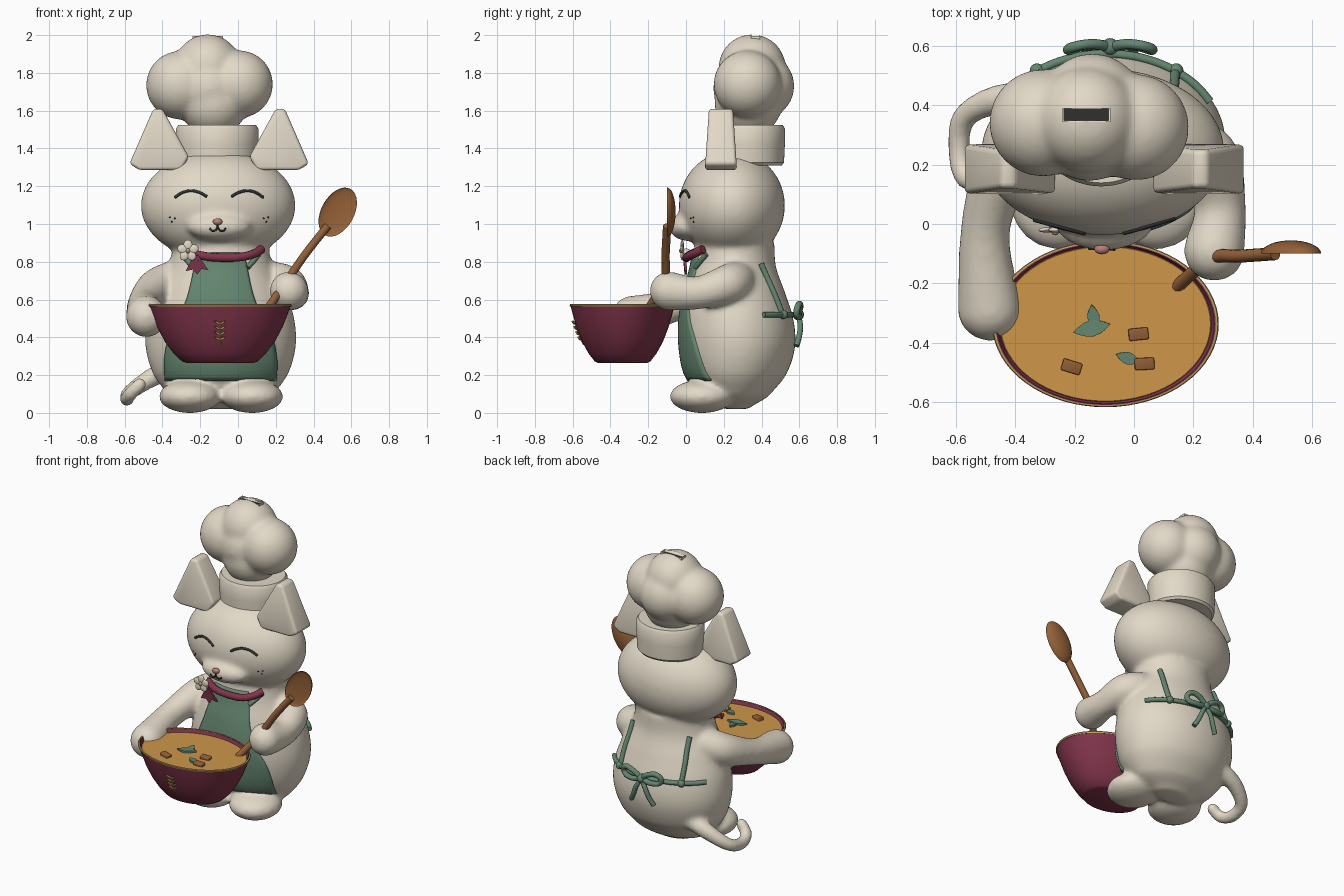
import bpy, bmesh
from math import sin, cos, pi, radians, sqrt
from mathutils import Matrix, Vector, Euler
from mathutils.bvhtree import BVHTree

if "Cube" in bpy.data.objects:
    bpy.data.objects.remove(bpy.data.objects["Cube"])

CX, TX = -0.1, -0.092  # middle of the head and of the torso


def material(name, *rgb):
    m = bpy.data.materials.new(name)
    m.diffuse_color = (*rgb, 1)
    m.use_nodes = True
    m.node_tree.nodes["Principled BSDF"].inputs["Base Color"].default_value = m.diffuse_color
    return m


CREAM = material("cream", .76, .69, .57)
RED = material("burgundy", .22, .035, .07)
GREEN = material("green", .13, .24, .165)
SOUP = material("soup", .62, .31, .07)
WOOD = material("wood", .30, .12, .04)
PINK = material("pink", .50, .22, .18)
DARK = material("dark", .03, .03, .028)
GOLD = material("gold", .50, .34, .12)


def finish(name, bm, mat, angle=40):
    bmesh.ops.recalc_face_normals(bm, faces=bm.faces)
    me = bpy.data.meshes.new(name)
    bm.to_mesh(me)
    bm.free()
    me.materials.append(mat)
    me.shade_smooth()
    me.set_sharp_from_angle(angle=radians(angle))
    ob = bpy.data.objects.new(name, me)
    bpy.context.collection.objects.link(ob)
    return ob


def bake(ob):
    bpy.ops.object.select_all(action='DESELECT')
    ob.select_set(True)
    bpy.context.view_layer.objects.active = ob
    bpy.ops.object.convert(target='MESH')
    return ob


def sphere(bm, loc, rad, seg=32):
    r = rad if isinstance(rad, tuple) else (rad,) * 3
    m = Matrix.Translation(loc) @ Matrix.Diagonal((*r, 1))
    return bmesh.ops.create_uvsphere(bm, u_segments=seg, v_segments=seg // 2, radius=1, matrix=m)['verts']


def ball(name, loc, rad, mat, seg=16):
    bm = bmesh.new()
    sphere(bm, loc, rad, seg)
    return finish(name, bm, mat)


def curve(vals, t):  # Catmull-Rom through rows of numbers, t in 0..1
    n = len(vals) - 1
    i = min(int(t * n), n - 1)
    f = t * n - i
    a, b, c, d = (vals[max(0, min(n, k))] for k in range(i - 1, i + 3))
    return [.5 * (2 * q + (r - p) * f + (2 * p - 5 * q + 4 * r - s) * f * f + (3 * q - p - 3 * r + s) * f ** 3)
            for p, q, r, s in zip(a, b, c, d)]


def limb(bm, pts, n=24):
    for k in range(n + 1):
        x, y, z, r = curve(pts, k / n)
        sphere(bm, (x, y, z), r, 20)


def tube(name, pts, r, mat):
    cu = bpy.data.curves.new(name, 'CURVE')
    cu.dimensions, cu.bevel_depth, cu.bevel_resolution = '3D', r, 3
    cu.resolution_u, cu.use_fill_caps = 6, True
    sp = cu.splines.new('BEZIER')
    sp.bezier_points.add(len(pts) - 1)
    for b, p in zip(sp.bezier_points, pts):
        b.co = p
        b.handle_left_type = b.handle_right_type = 'AUTO'
    cu.materials.append(mat)
    ob = bpy.data.objects.new(name, cu)
    bpy.context.collection.objects.link(ob)
    return bake(ob)


def prism(name, pts, depth, loc, mat, rot=(0, 0, 0), bevel=0, taper=0):
    # outline in x-z, thickness along y, optionally thinner at the top
    bm = bmesh.new()
    z0, z1 = min(p[1] for p in pts), max(p[1] for p in pts)
    sides = [[bm.verts.new((x, s * depth / 2 * (1 - taper * (z - z0) / (z1 - z0)), z)) for x, z in pts] for s in (-1, 1)]
    bm.faces.new(sides[0])
    bm.faces.new(sides[1][::-1])
    for i in range(len(pts)):
        j = (i + 1) % len(pts)
        bm.faces.new((sides[0][i], sides[1][i], sides[1][j], sides[0][j]))
    if bevel:
        bmesh.ops.bevel(bm, geom=bm.edges[:], offset=bevel, segments=3, profile=.5, affect='EDGES')
    bm.transform(Matrix.Translation(loc) @ Euler(rot).to_matrix().to_4x4())
    return finish(name, bm, mat, 40)


def leaf(l, w):
    up = [(w * sin(pi * k / 6), l * k / 6) for k in range(7)]
    return up + [(-x, z) for x, z in up[5:0:-1]]


def lathe(name, prof, loc, ratio, mat, caps=True, n=64):
    bm = bmesh.new()
    rings = [[bm.verts.new((loc[0] + r * cos(2 * pi * k / n), loc[1] + r * ratio * sin(2 * pi * k / n), z))
              for k in range(n)] for r, z in prof]
    for a, b in zip(rings, rings[1:] if caps else rings[1:] + rings[:1]):
        for k in range(n):
            bm.faces.new((a[k], a[(k + 1) % n], b[(k + 1) % n], b[k]))
    if caps:
        bm.faces.new(rings[0])
        bm.faces.new(rings[-1])
    return finish(name, bm, mat, 35)


# Torso sections: z, half width, front y, back y
TORSO = [(.02, .12, .2, .33), (.08, .26, .09, .43), (.2, .355, 0, .53), (.35, .398, -.03, .578),
         (.5, .39, -.03, .568), (.65, .34, -.005, .52), (.78, .275, .03, .475), (.92, .25, .05, .47)]


def torso(z, a, off=0):  # a = angle from straight ahead (-y)
    i = max(k for k in range(7) if TORSO[k][0] <= z)
    t = (i + (z - TORSO[i][0]) / (TORSO[i + 1][0] - TORSO[i][0])) / 7
    _, rx, y0, y1 = curve(TORSO, t)
    return Vector((TX + (rx + off) * sin(a), (y0 + y1) / 2 - ((y1 - y0) / 2 + off) * cos(a), z))


# Body, head, limbs and tail fused into one soft form
bm = bmesh.new()
rows = [[bm.verts.new(torso(.02 + .0225 * k, 2 * pi * j / 48)) for j in range(48)] for k in range(40)]
for a, b in zip(rows, rows[1:]):
    for j in range(48):
        bm.faces.new((a[j], a[(j + 1) % 48], b[(j + 1) % 48], b[j]))
bm.faces.new(rows[0][::-1])
bm.faces.new(rows[-1])
sphere(bm, (CX - .005, .243, 1.097), (.41, .281, .29), 48)
sphere(bm, (CX, .01, .985), (.17, .10, .075))
for s in (-1, 1):
    sphere(bm, (CX + .01 + s * .165, .085, .087), (.165, .172, .088))
limb(bm, [(.13, .27, .70, .11), (.25, .22, .68, .105), (.29, .06, .635, .088), (.27, -.09, .645, .104)])
limb(bm, [(-.33, .27, .70, .11), (-.43, .2, .66, .105), (-.50, -.02, .58, .085), (-.485, -.285, .51, .110)])
limb(bm, [(-.30, .42, .25, .06), (-.45, .42, .19, .052), (-.57, .36, .11, .042), (-.588, .25, .075, .04),
          (-.57, .16, .1, .038), (-.52, .14, .15, .038)], 50)


def fuse(name, bm, voxel, rounds):
    ob = finish(name, bm, CREAM)
    m = ob.modifiers.new("fuse", 'REMESH')
    m.mode, m.voxel_size, m.use_smooth_shade = 'VOXEL', voxel, True
    m = ob.modifiers.new("soften", 'SMOOTH')
    m.factor, m.iterations = .5, rounds
    return bake(ob)


body = fuse("body", bm, .014, 12)
body_tree = BVHTree.FromObject(body, bpy.context.evaluated_depsgraph_get())


def front(x, z, out=0, tree=body_tree):  # point on the front surface
    hit = tree.ray_cast(Vector((x, -3, z)), Vector((0, 1, 0)))[0]
    return Vector((x, (hit.y if hit else 0) - out, z))


# Ears, eyes, freckles, mouth
for s in (-1, 1):
    prism("ear", [(CX + s * x, z) for x, z in ((.475, 1.318), (.348, 1.61), (.30, 1.61), (.16, 1.355), (.2, 1.285), (.42, 1.285))],
          .17, (0, .185, 0), CREAM, bevel=.018, taper=.25)
    prism("inner_ear", [(CX + s * x, z) for x, z in ((.39, 1.375), (.33, 1.525), (.275, 1.375))],
          .016, (0, .1 - 1.375 * .066 + .0965, 0), PINK, rot=(-.066, 0, 0))
    tube("closed_eye", [front(CX + s * x, z, .002) for x, z in ((.065, 1.145), (.1, 1.165), (.145, 1.176), (.19, 1.168), (.235, 1.14))], .0075, DARK)
    tube("mouth", [front(CX - .008 + s * x, z, .002) for x, z in ((0, .985), (.012, .966), (.03, .964), (.043, .978))], .005, DARK)
    for dx, z in ((.235, 1.03), (.26, 1.035), (.25, 1.012)):
        ball("freckle", front(CX + s * dx, z), .005, DARK, 8)
ball("nose", front(CX - .008, 1.012, .004), (.026, .018, .018), PINK)
tube("mouth_line", [front(CX - .008, z, .002) for z in (1.0, .985)], .005, DARK)

# Chef hat: band and fused puffs with a slot in the top
lathe("hat_band", [(.20, 1.31), (.213, 1.325), (.218, 1.42), (.218, 1.505), (.205, 1.525)], (-.11, .325), .91, CREAM)
bm = bmesh.new()
for x, y, z, r in ((-.306, .34, 1.735, .182), (.006, .325, 1.74, .18), (-.16, .35, 1.826, .179),
                   (-.15, .315, 1.72, .172), (-.14, .40, 1.73, .175), (-.13, .33, 1.64, .18)):
    sphere(bm, (x, y, z), r)
hat = fuse("hat_puffs", bm, .012, 24)
SLOT = [(-.075, -.019), (.075, -.019), (.075, .019), (-.075, .019)]
prism("slot_frame", [(x * 1.07, z * 1.25) for x, z in SLOT], .03, (-.16, .367, 1.98), CREAM, rot=(pi / 2, 0, 0))
for ob in (hat, bpy.data.objects["slot_frame"]):
    cutter = prism("slot_cutter", SLOT, .08, (-.16, .367, 2.01), DARK, rot=(pi / 2, 0, 0))
    cutter.hide_render = True
    m = ob.modifiers.new("slot", 'BOOLEAN')
    m.operation, m.object = 'DIFFERENCE', cutter
    bake(ob)
    bpy.data.objects.remove(cutter)
prism("coin_slot", SLOT, .015, (-.16, .367, 1.972), DARK, rot=(pi / 2, 0, 0))

# Apron wrapped on the torso front
bm = bmesh.new()
HALF = [(.285,), (.287,), (.265,), (.21,), (.168,), (.142,), (.122,)]
grid = []
for k in range(33):
    z = .17 + .68 * k / 32
    w = curve(HALF, k / 32)[0]
    rx = torso(z, pi / 2).x - TX
    sm = min(.97, w / rx)
    grid.append([bm.verts.new(torso(z, (sm * (j / 12)) / sqrt(1 - (sm * j / 12) ** 2 * .45), .010)) for j in range(-12, 13)])
for a, b in zip(grid, grid[1:]):
    for j in range(24):
        bm.faces.new((a[j], a[j + 1], b[j + 1], b[j]))
apron = finish("apron", bm, GREEN)
m = apron.modifiers.new("cloth", 'SOLIDIFY')
m.thickness, m.offset = .03, -1
bake(apron)

# Apron strings and the bow behind
for s in (-1, 1):
    tube("shoulder_string", [torso(z, pi - s * a, .006) for z, a in ((.79, .88), (.72, .78), (.63, .7), (.52, .63))], .016, GREEN)
    ball("string_knot", torso(.52, pi - s * .63, .012), .024, GREEN)
    tube("neck_string", [torso(z, s * a, .008) for z, a in ((.77, .52), (.80, .66), (.84, .85))], .014, GREEN)
    K = Vector((-.08, .595, .52))
    tube("bow_loop", [K + Vector((s * x, y, z)) for x, y, z in ((0, 0, 0), (.06, .01, .045), (.125, 0, .05), (.14, -.01, .01), (.08, .005, -.012), (0, 0, 0))], .017, GREEN)
    tube("bow_tail", [K + Vector((s * x, y, z)) for x, y, z in ((0, 0, 0), (.035, .01, -.06), (.06, .003, -.12), (.085, -.01, -.165))], .015, GREEN)
tube("waist_string", [torso(.52, pi + a * .18, .008) for a in range(-6, 7)], .015, GREEN)
ball("bow_knot", K, .03, GREEN)

# Collar with ribbon ends and a flower
tube("collar", [(-.26, .05, .85), (-.19, .015, .832), (-.08, .005, .822), (.03, .012, .828), (.09, .045, .845), (.125, .09, .867)], .023, RED)
for x, tilt in ((-.235, .3), (-.205, -.35)):
    prism("ribbon_end", [(-.012, .05), (.012, .05), (.035, -.045), (.005, -.025), (-.03, -.045)], .014, (x, -.005, .785), RED, rot=(.1, tilt, 0))
for k in range(5):
    bm = bmesh.new()
    sphere(bm, (0, 0, .03), (.024, .009, .028), 16)
    bm.transform(Matrix.Translation((-.265, -.02, .858)) @ Matrix.Rotation(k * 2 * pi / 5, 4, 'Y'))
    finish("flower_petal", bm, CREAM)
ball("flower_centre", (-.265, -.028, .858), (.012, .010, .012), GOLD)
ball("flower_base", (-.265, -.0, .85), (.02, .03, .02), CREAM)

# Oval bowl, gilt rim and soup
B, RATIO = (-.096, -.336), .735
bowl = lathe("bowl", [(.178, .265), (.2, .272), (.245, .315), (.29, .375), (.33, .45), (.358, .52), (.376, .570),
                      (.366, .573), (.352, .535), (.3, .5)], B, RATIO, RED)
lathe("bowl_rim", [(.371, .564), (.378, .562), (.381, .570), (.378, .575), (.371, .576)], B, RATIO, GOLD, caps=False)
lathe("soup", [(.345, .53), (.356, .548), (.353, .552)], B, RATIO, SOUP)
for x, y, a in ((.015, -.37, .1), (-.21, -.48, -.3), (.035, -.47, .05)):
    prism("crouton", [(-.033, -.02), (.033, -.02), (.033, .02), (-.033, .02)], .03, (x, y, .556), WOOD, rot=(pi / 2 + .06, .06, a), bevel=.005)
for x, y, a, l in ((-.13, -.355, .15, .085), (-.205, -.365, -1.35, .13), (.02, -.465, 1.25, .085)):
    prism("herb_leaf", leaf(l, l * .15 + .008), .012, (x, y, .556), GREEN, rot=(-pi / 2 + .06, 0, a))

# Wheat sprig on the bowl front
bowl_tree = BVHTree.FromObject(bowl, bpy.context.evaluated_depsgraph_get())
tube("sprig_stem", [front(-.095, z, .001, bowl_tree) for z in (.36, .40, .44, .48)], .004, GOLD)
for k in range(4):
    for s in (-1, 1):
        prism("sprig_leaf", leaf(.038, .006), .010, front(-.095, .385 + .028 * k, .002, bowl_tree), GOLD, rot=(.45, s * 1.0, 0))

# Wooden spoon
tube("spoon_handle", [(.14, -.215, .53), (.19, -.17, .60), (.26, -.115, .70), (.36, -.108, .845), (.475, -.1, .99)], .022, WOOD)
bm = bmesh.new()
for v in sphere(bm, (0, 0, 0), (.087, .045, .14), 32):
    if v.co.y < 0:
        v.co.y *= -.4
bm.transform(Matrix.Translation((.528, -.1, 1.063)) @ Matrix.Rotation(.5, 4, 'Y'))
finish("spoon_head", bm, WOOD)
